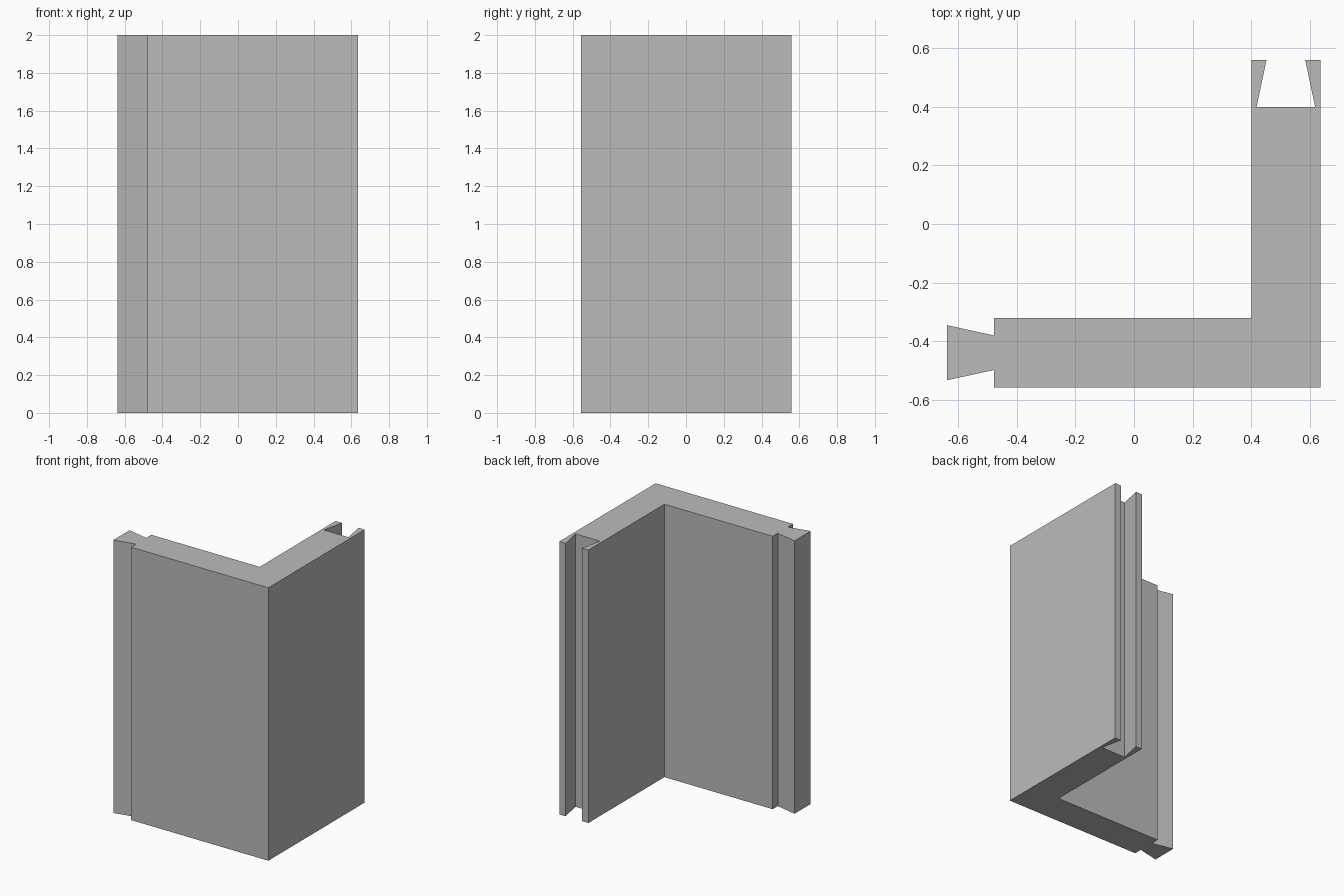
import bpy
import bmesh

cube = bpy.data.objects.get("Cube")
if cube:
    bpy.data.objects.remove(cube, do_unlink=True)

HEIGHT = 2.0
LEFT, RIGHT = -0.638, 0.636      # overall extent in x
FRONT, BACK = -0.557, 0.559      # overall extent in y
WALL = 0.236                     # wall thickness
DEPTH = 0.16                     # dovetail depth

# Single plain grey
grey = bpy.data.materials.new("plain grey")
grey.use_nodes = True
colour = (0.5, 0.5, 0.5, 1.0)
grey.diffuse_color = colour
grey.node_tree.nodes["Principled BSDF"].inputs["Base Color"].default_value = colour

inner_x = RIGHT - WALL
inner_y = FRONT + WALL
shoulder = LEFT + DEPTH
floor = BACK - DEPTH
tail_mid = FRONT + WALL / 2
slot_mid = RIGHT - WALL / 2

# Dovetail tongue on the end of the front wall
tongue = [(shoulder, tail_mid + 0.059), (LEFT, tail_mid + 0.094),
          (LEFT, tail_mid - 0.094), (shoulder, tail_mid - 0.059)]

# Dovetail slot in the end of the side wall
slot = [(slot_mid + 0.066, BACK), (slot_mid + 0.1, floor),
        (slot_mid - 0.1, floor), (slot_mid - 0.066, BACK)]

# L-shaped outline, counter-clockwise
outline = ([(shoulder, FRONT), (RIGHT, FRONT), (RIGHT, BACK)] + slot
           + [(inner_x, BACK), (inner_x, inner_y), (shoulder, inner_y)] + tongue)

# Extrude the outline to full height
bm = bmesh.new()
base = bm.faces.new([bm.verts.new((x, y, 0)) for x, y in outline])
result = bmesh.ops.extrude_face_region(bm, geom=[base], use_keep_orig=True)
top = [g for g in result["geom"] if isinstance(g, bmesh.types.BMVert)]
bmesh.ops.translate(bm, verts=top, vec=(0, 0, HEIGHT))
bmesh.ops.recalc_face_normals(bm, faces=bm.faces)

mesh = bpy.data.meshes.new("corner_panel")
bm.to_mesh(mesh)
bm.free()
mesh.materials.append(grey)
panel = bpy.data.objects.new("corner_panel", mesh)
bpy.context.collection.objects.link(panel)
